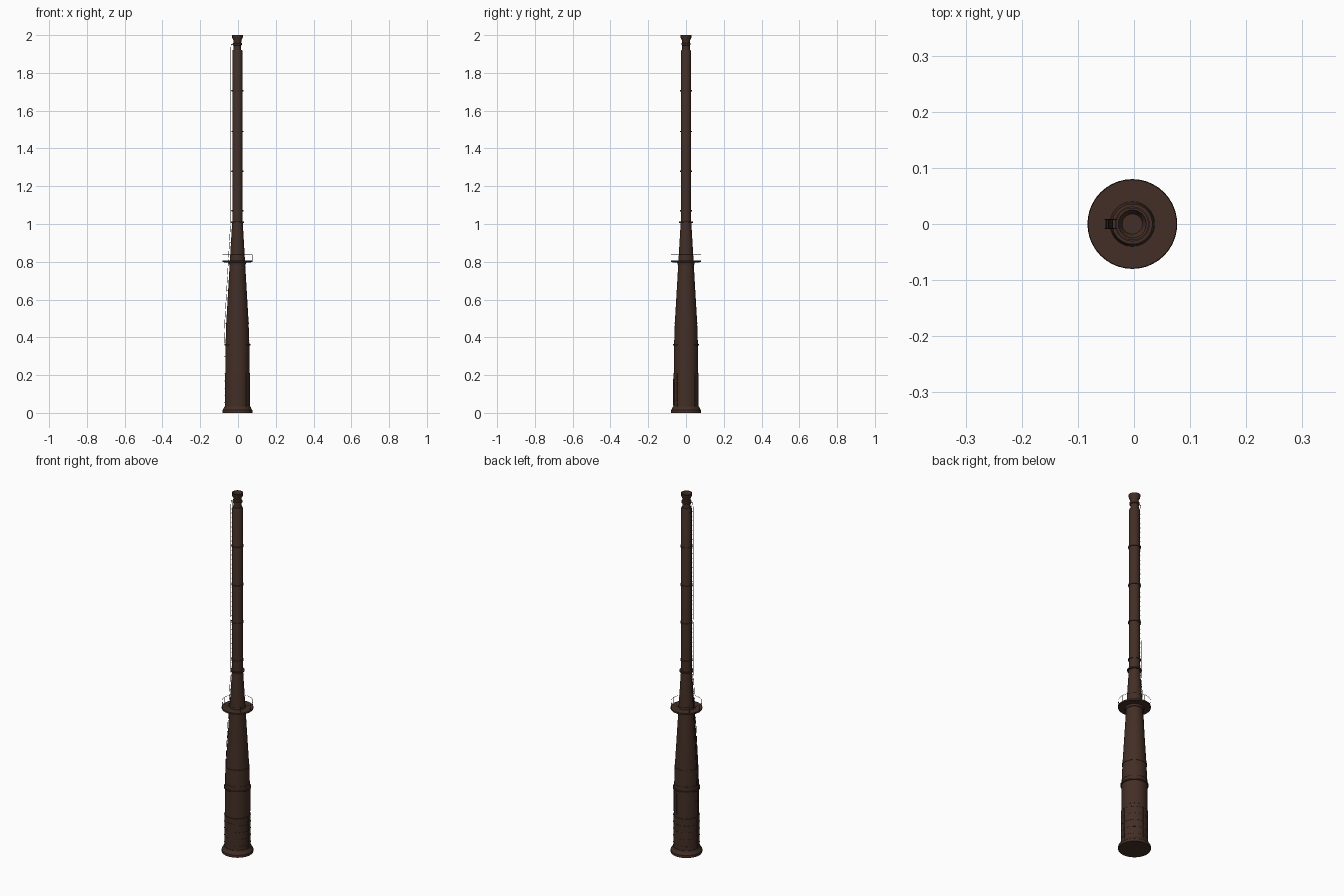
import bpy, bmesh, math
from mathutils import Vector

if "Cube" in bpy.data.objects:
    bpy.data.objects.remove(bpy.data.objects["Cube"])

AX = -0.003  # tower axis offset in x

def material(name, col):
    m = bpy.data.materials.new(name)
    m.diffuse_color = (*col, 1)
    m.use_nodes = True
    m.node_tree.nodes["Principled BSDF"].inputs["Base Color"].default_value = m.diffuse_color
    return m

BROWN = material("rust_brown", (0.056, 0.028, 0.019))
DARK = material("dark_brown", (0.034, 0.018, 0.012))

def finish(name, bm, mat, smooth=True):
    bmesh.ops.recalc_face_normals(bm, faces=bm.faces)
    me = bpy.data.meshes.new(name)
    bm.to_mesh(me)
    bm.free()
    ob = bpy.data.objects.new(name, me)
    ob.location.x = AX
    bpy.context.collection.objects.link(ob)
    me.materials.append(mat)
    if smooth:
        bpy.ops.object.select_all(action='DESELECT')
        ob.select_set(True)
        bpy.context.view_layer.objects.active = ob
        bpy.ops.object.shade_smooth_by_angle(angle=math.radians(30))
    return ob

def lathe(name, profile, mat=BROWN, n=40, closed=False):
    """Revolve (radius, z) points around the tower axis."""
    bm = bmesh.new()
    rings = [[bm.verts.new((r * math.cos(2 * math.pi * i / n),
                            r * math.sin(2 * math.pi * i / n), z)) for i in range(n)]
             for r, z in profile]
    pairs = list(zip(rings, rings[1:]))
    if closed:
        pairs.append((rings[-1], rings[0]))
    for a, b in pairs:
        for i in range(n):
            j = (i + 1) % n
            bm.faces.new((a[i], a[j], b[j], b[i]))
    if not closed:
        bm.faces.new(rings[0][::-1])
        bm.faces.new(rings[-1])
    return finish(name, bm, mat)

def hoop(name, r, z, h, mat=BROWN, t=0.004):
    lathe(name, [(r - t, z - h / 2), (r, z - h / 2), (r, z + h / 2), (r - t, z + h / 2)], mat, closed=True)

def rods(name, segments, rad, mat=DARK):
    """Thin six-sided bars between pairs of points."""
    bm = bmesh.new()
    for a, b in segments:
        a, b = Vector(a), Vector(b)
        d = b - a
        mtx = d.to_track_quat('Z', 'Y').to_matrix().to_4x4()
        mtx.translation = (a + b) / 2
        bmesh.ops.create_cone(bm, cap_ends=True, segments=6, radius1=rad, radius2=rad,
                              depth=d.length, matrix=mtx)
    return finish(name, bm, mat)

def curved_plate(name, r0, r1, a0, a1, z0, z1, mat=BROWN, n=10):
    """Plate wrapped around the shell between two angles in degrees."""
    bm = bmesh.new()
    cols = []
    for i in range(n + 1):
        a = math.radians(a0 + (a1 - a0) * i / n)
        cols.append([bm.verts.new((r * math.cos(a), r * math.sin(a), z))
                     for r, z in ((r0, z0), (r1, z0), (r1, z1), (r0, z1))])
    for a, b in zip(cols, cols[1:]):
        for k in range(4):
            bm.faces.new((a[k], a[(k + 1) % 4], b[(k + 1) % 4], b[k]))
    bm.faces.new(cols[0])
    bm.faces.new(cols[-1][::-1])
    return finish(name, bm, mat)

def shell_radius(z):
    if z < 0.36:
        return 0.063
    if z < 0.48:
        return 0.063 - (z - 0.36) / 0.12 * 0.004
    return max(0.027, 0.059 - (z - 0.48) / 0.53 * 0.031)

# Main stack: foot, drum, taper, upper tube
lathe("foot_ring", [(0.08, 0), (0.08, 0.014), (0.076, 0.018), (0.069, 0.034), (0.06, 0.034)])
lathe("lower_shell", [(0.063, 0.03), (0.063, 0.36), (0.059, 0.48), (0.028, 1.01)])
lathe("upper_tube", [(0.027, 1.0), (0.027, 1.915), (0.024, 1.922)])
lathe("flared_cap", [(0.02, 1.91), (0.02, 1.945), (0.025, 1.948), (0.025, 1.956),
                     (0.02, 1.959), (0.021, 1.972), (0.028, 1.986), (0.029, 2.0),
                     (0.025, 2.0), (0.018, 1.985)])

# Lower cladding, split by seams, with hoops
for i in range(8):
    a = i * 45
    curved_plate("base_cladding", 0.06, 0.0662, a + 1, a + 44, 0.03, 0.21)
for i in range(5):
    hoop("base_hoop", 0.0672, 0.055 + i * 0.038, 0.004)

# Access panels
curved_plate("back_panel", 0.058, 0.0645, 25, 75, 0.225, 0.345)
curved_plate("front_door", 0.06, 0.068, -100, -70, 0.04, 0.18)

# Flanges and bands
hoop("drum_flange", 0.069, 0.36, 0.007, t=0.01)
hoop("cone_band_low", 0.0635, 0.385, 0.004)
hoop("cone_band_high", 0.0615, 0.475, 0.007)
hoop("joint_flange", 0.036, 1.01, 0.007, t=0.012)
for z in (1.07, 1.28, 1.49, 1.705):
    hoop("tube_band", 0.031, z, 0.007, t=0.006)

# Platform with underside collar and guard rail
lathe("platform", [(0.035, 0.785), (0.045, 0.785), (0.047, 0.796), (0.08, 0.798),
                   (0.08, 0.806), (0.035, 0.806)], closed=True)
def on_rail(a, z, r=0.079):
    return (r * math.cos(a), r * math.sin(a), z)
N = 32
step = 2 * math.pi / N
rods("guard_rail", [(on_rail(i * step, 0.838), on_rail((i + 1) * step, 0.838)) for i in range(N)], 0.0008)
rods("rail_posts", [(on_rail(i * step, 0.804), on_rail(i * step, 0.838)) for i in range(0, N, 4)], 0.0008)

# Ladder on the left side, following the shell outline
def ladder_x(z):
    return -shell_radius(z) - 0.008
HALF = 0.008
levels = [0.22, 0.36, 0.48, 0.75, 1.01, 1.3, 1.6, 1.93]
rails = [((ladder_x(a), s * HALF, a), (ladder_x(b), s * HALF, b))
         for a, b in zip(levels, levels[1:]) for s in (-1, 1)]
rods("ladder_rails", rails, 0.001)
rungs = [0.24 + 0.026 * i for i in range(65)]
rods("ladder_rungs", [((ladder_x(z), -HALF, z), (ladder_x(z), HALF, z)) for z in rungs], 0.0007)
rods("ladder_brackets", [((ladder_x(z), s * HALF, z), (ladder_x(z) + 0.014, s * HALF, z))
                         for z in (0.3, 0.475, 0.65, 0.9, 1.07, 1.28, 1.49, 1.705, 1.9)
                         for s in (-1, 1)], 0.0009)
rods("ladder_top", [((-0.035, s * HALF, 1.93), (-0.033, s * HALF, 1.952)) for s in (-1, 1)]
     + [((-0.033, s * HALF, 1.952), (-0.02, s * HALF, 1.952)) for s in (-1, 1)], 0.001)
